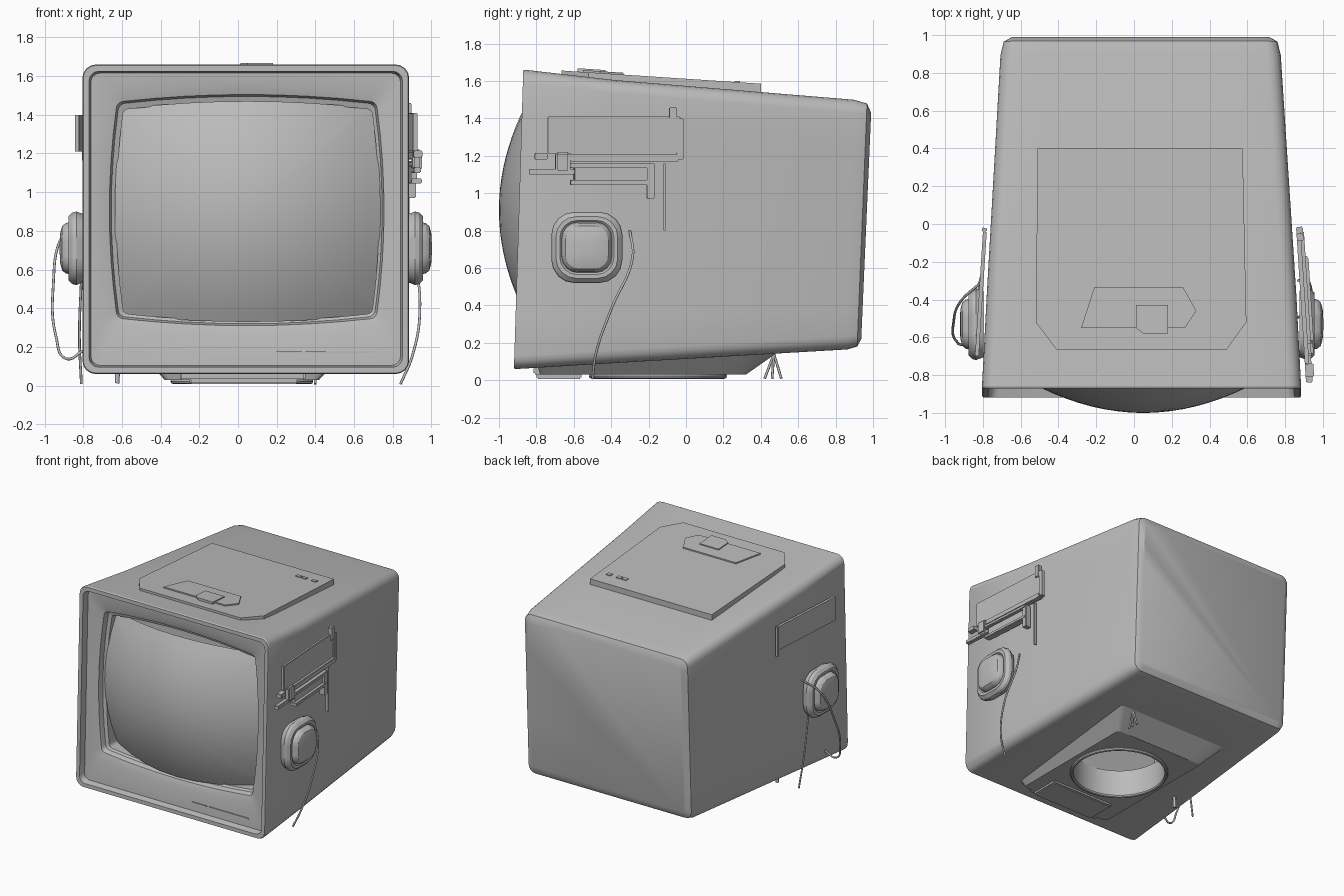
import bpy, bmesh
from math import cos, sin, pi, radians, atan
from mathutils import Vector

cube = bpy.data.objects.get("Cube")
if cube:
    bpy.data.objects.remove(cube)

grey = bpy.data.materials.new("plain_grey")
grey.use_nodes = True
grey.diffuse_color = (0.5, 0.5, 0.5, 1)
grey.node_tree.nodes["Principled BSDF"].inputs["Base Color"].default_value = (0.5, 0.5, 0.5, 1)


def finish(obj, angle=30):
    bpy.ops.object.select_all(action='DESELECT')
    obj.select_set(True)
    bpy.context.view_layer.objects.active = obj
    bpy.ops.object.shade_smooth_by_angle(angle=radians(angle))
    return obj


def make(name, bm):
    bmesh.ops.recalc_face_normals(bm, faces=bm.faces)
    mesh = bpy.data.meshes.new(name)
    bm.to_mesh(mesh)
    bm.free()
    mesh.materials.append(grey)
    obj = bpy.data.objects.new(name, mesh)
    bpy.context.collection.objects.link(obj)
    return finish(obj)


def loft(name, rings, cap_start=True):
    """Skin a row of equal-length rings and cap the ends."""
    bm = bmesh.new()
    rows = [[bm.verts.new(p) for p in ring] for ring in rings]
    n = len(rows[0])
    for a, b in zip(rows, rows[1:]):
        for i in range(n):
            bm.faces.new((a[i], a[(i + 1) % n], b[(i + 1) % n], b[i]))
    if cap_start:
        bm.faces.new(rows[0])
    bm.faces.new(rows[-1])
    return make(name, bm)


def outline(u0, u1, v0, v1, r, bulge=0.0, arc=5, edge=8):
    """Rounded rectangle whose edges may bow outward."""
    centres = [(u1 - r, v1 - r), (u0 + r, v1 - r), (u0 + r, v0 + r), (u1 - r, v0 + r)]
    pts = []
    for k, c in enumerate(centres):
        for i in range(arc):
            a = (k + i / (arc - 1)) * pi / 2
            pts.append(Vector((c[0] + r * cos(a), c[1] + r * sin(a))))
        a = (k + 1) * pi / 2
        normal = Vector((cos(a), sin(a)))
        start = pts[-1].copy()
        end = Vector(centres[(k + 1) % 4]) + normal * r
        for i in range(1, edge):
            t = i / edge
            pts.append(start.lerp(end, t) + normal * bulge * (1 - (2 * t - 1) ** 2))
    return pts


def upright(pts, y_bottom, y_top):
    """Stand an outline up in xz with a leaning y."""
    return [(p.x, y_bottom + (y_top - y_bottom) * (p.y - 0.06) / 1.6, p.y) for p in pts]


def front(pts, depth):
    return upright(pts, -0.92 + depth, -0.87 + depth)


def box(name, lo, hi, bevel=0.0):
    bm = bmesh.new()
    bmesh.ops.create_cube(bm, size=1)
    for v in bm.verts:
        v.co = [(a + b) / 2 + c * (b - a) for a, b, c in zip(lo, hi, v.co)]
    if bevel:
        bmesh.ops.bevel(bm, geom=bm.edges[:], offset=bevel, segments=2, affect='EDGES')
    return make(name, bm)


def cut(obj, cutter):
    mod = obj.modifiers.new("cut", 'BOOLEAN')
    mod.operation = 'DIFFERENCE'
    mod.solver = 'EXACT'
    mod.object = cutter
    bpy.context.view_layer.objects.active = obj
    bpy.ops.object.modifier_apply(modifier=mod.name)


def cable(name, pts, radius=0.007):
    curve = bpy.data.curves.new(name, 'CURVE')
    curve.dimensions = '3D'
    curve.bevel_depth = radius
    curve.bevel_resolution = 2
    curve.use_fill_caps = True
    spline = curve.splines.new('BEZIER')
    spline.bezier_points.add(len(pts) - 1)
    for bp, p in zip(spline.bezier_points, pts):
        bp.co = p
        bp.handle_left_type = bp.handle_right_type = 'AUTO'
    curve.materials.append(grey)
    obj = bpy.data.objects.new(name, curve)
    bpy.context.collection.objects.link(obj)


# Casing: back cap, tapering walls, front rim, recessed bezel, screen well
inner = outline(-0.595, 0.695, 0.37, 1.43, 0.03, 0.035)
casing = loft("casing", [
    upright(outline(-0.65, 0.72, 0.22, 1.43, 0.04), 0.93, 1.0),
    upright(outline(-0.69, 0.76, 0.18, 1.48, 0.06), 0.91, 0.975),
    upright(outline(-0.707, 0.777, 0.165, 1.50, 0.07), 0.86, 0.90),
    upright(outline(-0.78, 0.86, 0.09, 1.605, 0.07), -0.42, -0.38),
    front(outline(-0.805, 0.885, 0.06, 1.66, 0.07), 0.01),
    front(outline(-0.80, 0.88, 0.065, 1.655, 0.065), 0),
    front(outline(-0.77, 0.85, 0.095, 1.625, 0.05), 0),
    front(outline(-0.76, 0.84, 0.105, 1.615, 0.045), 0.05),
    front(outline(-0.69, 0.78, 0.29, 1.53, 0.06, 0.02), 0.055),
    front(outline(-0.63, 0.72, 0.345, 1.47, 0.04, 0.035), 0.07),
    front(outline(-0.62, 0.71, 0.355, 1.46, 0.04, 0.035), 0.11),
    front(inner, 0.12),
    front(inner, 0.26)])

# Bulging screen
middle = Vector((0.05, 0.91))
dome = []
for s in [1.01 - 0.1 * i for i in range(10)] + [0.04]:
    ring = [middle + (p - middle) * s for p in inner]
    dome.append([(p.x, -1.0 + 0.45 * (p - middle).length_squared, p.y) for p in ring])
finish(loft("screen", dome, cap_start=False), 60)

# Underside collar with a round neck opening into the hollow casing
collar = loft("neck_collar", [
    [(*p, 0.17) for p in outline(-0.50, 0.55, -0.82, 0.52, 0.03)],
    [(*p, 0.03) for p in outline(-0.38, 0.42, -0.78, 0.32, 0.03)]])
bm = bmesh.new()
bmesh.ops.create_cone(bm, cap_ends=True, segments=48, radius1=0.35, radius2=0.35, depth=0.6)
bmesh.ops.translate(bm, verts=bm.verts, vec=(0.02, -0.15, 0.2))
neck_cutter = make("neck_cutter", bm)
hollow_cutter = box("hollow_cutter", (-0.62, -0.5, 0.24), (0.68, 0.83, 1.4))
cut(casing, hollow_cutter)
for part in (casing, collar):
    cut(part, neck_cutter)
    finish(part)
for helper in (neck_cutter, hollow_cutter):
    bpy.data.objects.remove(helper)
bpy.ops.mesh.primitive_torus_add(location=(0.02, -0.15, 0.022), major_radius=0.355,
                                 minor_radius=0.014, major_segments=48, minor_segments=8)
bpy.context.object.name = "neck_rim"
bpy.context.object.data.materials.append(grey)
finish(bpy.context.object)
box("collar_front_plate", (-0.25, -0.80, 0.008), (0.31, -0.56, 0.045), 0.008)
box("collar_front_lip", (-0.30, -0.815, 0.03), (0.35, -0.76, 0.07), 0.008)
box("inner_post", (-0.02, 0.3, 0.2), (0.06, 0.38, 1.4))


# Top hatch, tilted with the roof, with a raised handle and catches
def roof(name, pts, lift, thick):
    def z(y):
        return 1.612 - 0.066 * y + lift
    return loft(name, [[(x, y, z(y) - thick) for x, y in pts], [(x, y, z(y)) for x, y in pts]])


roof("top_hatch", [(-0.51, 0.40), (-0.52, -0.52), (-0.41, -0.665), (0.49, -0.665),
                   (0.595, -0.52), (0.575, 0.40)], 0, 0.06)
roof("hatch_handle", [(-0.21, -0.335), (0.26, -0.335), (0.33, -0.46), (0.27, -0.55),
                      (-0.28, -0.55)], 0.010, 0.02)
roof("hatch_latch", [(0.01, -0.43), (0.18, -0.43), (0.18, -0.58), (0.05, -0.58), (0.01, -0.55)], 0.018, 0.03)
for x in (0.35, 0.40, 0.49):
    roof("hatch_catch", [(x - 0.02, 0.26), (x + 0.02, 0.26), (x + 0.02, 0.29), (x - 0.02, 0.29)], 0.006, 0.02)


# Parts fixed to the sloping side walls
def wall(y, side):
    return 0.04 + side * (0.832 - 0.064 * y)


def side_box(name, y0, y1, z0, z1, thick, side=1, bevel=0.004):
    y = (y0 + y1) / 2
    half = (y1 - y0) / 2
    obj = box(name, (-0.015, -half, z0), (thick, half, z1), bevel)
    obj.location = (wall(y, side), y, 0)
    if side > 0:
        obj.rotation_euler.z = atan(0.064)
    else:
        obj.rotation_euler.z = pi - atan(0.064)


side_box("side_panel", -0.74, -0.03, 1.21, 1.41, 0.008)
side_box("panel_lower_bar", -0.62, -0.04, 1.17, 1.21, 0.025)
side_box("panel_hook", -0.05, -0.015, 1.18, 1.40, 0.02)
side_box("panel_hook_tip", -0.09, -0.05, 1.36, 1.46, 0.02)
for z in (1.045, 1.135):
    side_box("bracket_rail", -0.62, -0.18, z, z + 0.025, 0.04)
side_box("bracket_plate", -0.60, -0.2, 1.06, 1.14, 0.015)
side_box("bracket_end", -0.21, -0.17, 0.97, 1.16, 0.035)
side_box("bracket_arm", -0.84, -0.60, 1.10, 1.13, 0.02)
side_box("bracket_knob", -0.70, -0.62, 1.11, 1.22, 0.035, bevel=0.012)
side_box("bracket_pin", -0.81, -0.74, 1.18, 1.215, 0.03)
side_box("side_seam", -0.12, -0.11, 0.80, 1.16, 0.006, bevel=0)
side_box("far_side_strip", -0.04, -0.02, 1.16, 1.40, 0.012, -1)
side_box("far_side_panel", -0.70, -0.04, 1.21, 1.40, 0.005, -1, 0)

# Ear pads on both sides: thick rim, groove, soft centre
profile = [(0.175, -0.03), (0.19, 0.01), (0.185, 0.03), (0.165, 0.05), (0.145, 0.05),
           (0.135, 0.04), (0.13, 0.065), (0.115, 0.083), (0.08, 0.093), (0.03, 0.096)]
for side, name in ((1, "left_ear_pad"), (-1, "right_ear_pad")):
    finish(loft(name, [[(wall(-0.53, side) + side * h, p.x - 0.53, p.y + 0.71)
                        for p in outline(-r, r, -r, r, r * 0.65)] for r, h in profile]), 50)

# Loose cables and pins
cable("left_cable", [(0.87, -0.30, 0.80), (0.91, -0.285, 0.66), (0.94, -0.40, 0.38),
                     (0.90, -0.48, 0.15), (0.84, -0.50, 0.008)])
cable("right_loop_cable", [(-0.81, -0.31, 0.87), (-0.91, -0.40, 0.77), (-0.955, -0.52, 0.52),
                           (-0.94, -0.62, 0.25), (-0.89, -0.64, 0.14), (-0.80, -0.62, 0.18)])
cable("right_hanging_cable", [(-0.81, -0.40, 0.55), (-0.82, -0.33, 0.25), (-0.81, -0.28, 0.01)])
cable("under_pin", [(-0.62, -0.27, 0.12), (-0.625, -0.27, 0.012)], 0.012)
for y in (0.42, 0.46, 0.51):
    cable("rear_pin", [(0.40, 0.47, 0.14), (0.40, y, 0.008)])

# Bezel slot
for x0, x1 in ((0.20, 0.33), (0.35, 0.70)):
    box("bezel_slot", (x0, -0.872, 0.168), (x1, -0.85, 0.176))
